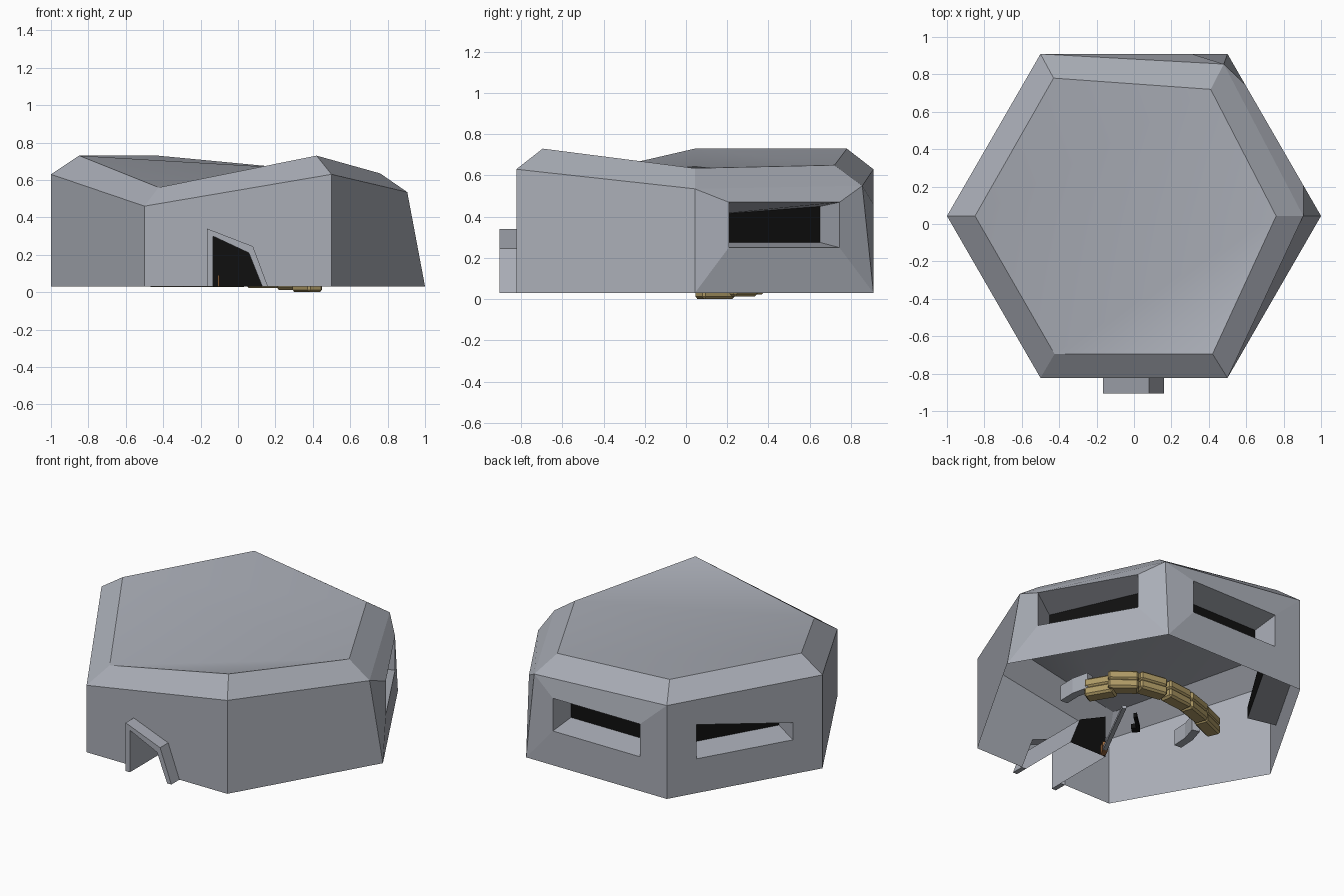
import bpy, bmesh, math
from mathutils import Vector, Matrix

if "Cube" in bpy.data.objects:
    bpy.data.objects.remove(bpy.data.objects["Cube"])


def material(name, col):
    m = bpy.data.materials.new(name)
    m.diffuse_color = (*col, 1)
    m.use_nodes = True
    m.node_tree.nodes["Principled BSDF"].inputs["Base Color"].default_value = m.diffuse_color
    return m


GREY = material("concrete", (0.4, 0.42, 0.47))
BLACK = material("black", (0.005, 0.005, 0.005))
SAND = material("sand", (0.42, 0.32, 0.13))
WOOD = material("wood", (0.35, 0.15, 0.05))


def finish(name, bm, mat=GREY, recalc=True):
    if recalc:
        bmesh.ops.remove_doubles(bm, verts=bm.verts, dist=0.0005)
        bmesh.ops.recalc_face_normals(bm, faces=bm.faces)
    me = bpy.data.meshes.new(name)
    bm.to_mesh(me)
    bm.free()
    ob = bpy.data.objects.new(name, me)
    bpy.context.collection.objects.link(ob)
    me.materials.append(mat)
    return ob


def face(bm, pts):
    return bm.faces.new([bm.verts.new(p) for p in pts])


def box(name, loc, size, rot=0, mat=GREY, bevel=0):
    bm = bmesh.new()
    bmesh.ops.create_cube(bm, size=1, matrix=Matrix.Translation(loc)
                          @ Matrix.Rotation(rot, 4, 'Z') @ Matrix.Diagonal((*size, 1)))
    if bevel:
        bmesh.ops.bevel(bm, geom=bm.edges[:], offset=bevel, segments=1, affect='EDGES')
    return finish(name, bm, mat)


# Hexagon corners in order: right, back right, back left, left, front left, front right
Z0 = 0.03
base = [Vector((math.cos(a), 0.043 + math.sin(a), Z0))
        for a in (math.radians(60 * i) for i in range(6))]
eave = [Vector(p) for p in [(0.905, 0.043, 0.535), (0.48, 0.855, 0.55), (-0.5, 0.909, 0.63),
                            (-1, 0.043, 0.63), (-0.5, -0.823, 0.46), (0.5, -0.823, 0.63)]]
roof = [Vector(p) for p in [(0.76, 0.043, 0.635), (0.41, 0.72, 0.65), (-0.43, 0.78, 0.73),
                            (-0.85, 0.043, 0.73), (-0.425, -0.695, 0.56), (0.42, -0.695, 0.73)]]

# Door outlines (x, z) on the front wall
door_out = [(-0.165, Z0), (-0.165, 0.34), (0.08, 0.245), (0.16, Z0)]
door_in = [(-0.135, Z0), (-0.135, 0.3), (0.058, 0.21), (0.13, Z0)]
WALL_Y = base[4].y

# Window top heights at both ends, outside and at the dark panel, per wall
tops = {0: (.47, .47, .41, .45), 1: (.46, .46, .43, .43), 2: (.47, .36, .45, .35)}


def wall_point(i, u, z, depth=0.0):
    # point on the upright plane above a base edge, pushed inwards by depth
    a = math.radians(60 * i + 30)
    p = base[i].lerp(base[(i + 1) % 6], u)
    return Vector((p.x - math.cos(a) * depth, p.y - math.sin(a) * depth, z))


# Shell: walls, window reveals, sloped eaves and warped roof
shell = bmesh.new()
for i in range(6):
    j = (i + 1) % 6
    corners = [base[i], base[j], eave[j], eave[i]]
    face(shell, [eave[i], eave[j], roof[j], roof[i]])
    if i in tops:
        a, b, c, d = tops[i]
        outer = [wall_point(i, u, z) for u, z in ((.19, .25), (.81, .25), (.81, b), (.19, a))]
        inner = [wall_point(i, u, z, 0.17) for u, z in
                 ((.2, .275), (.8, .275), (.8, d), (.2, c))]
        for k in range(4):
            n = (k + 1) % 4
            face(shell, [corners[k], corners[n], outer[n], outer[k]])
            face(shell, [outer[k], outer[n], inner[n], inner[k]])
        panel = bmesh.new()
        face(panel, inner)
        finish("window_dark_panel", panel, BLACK, False)
    elif i == 4:
        face(shell, [base[4], eave[4], eave[5], base[5]]
             + [(x, WALL_Y, z) for x, z in reversed(door_out)])
    else:
        face(shell, corners)
for a, b, c in ((4, 5, 0), (4, 0, 3), (3, 0, 1), (3, 1, 2)):
    face(shell, [roof[a], roof[b], roof[c]]).smooth = True
finish("bunker_shell", shell)

# Door frame and passage
FRONT_Y, END_Y = -0.905, -0.42


def at(p, y):
    return (p[0], y, p[1])


frame = bmesh.new()
for k in range(3):
    o, o2, n, n2 = door_out[k], door_out[k + 1], door_in[k], door_in[k + 1]
    face(frame, [at(o, FRONT_Y), at(n, FRONT_Y), at(n2, FRONT_Y), at(o2, FRONT_Y)])
    face(frame, [at(o, FRONT_Y), at(o2, FRONT_Y), at(o2, WALL_Y), at(o, WALL_Y)])
    face(frame, [at(n, FRONT_Y), at(n, END_Y), at(n2, END_Y), at(n2, FRONT_Y)])
for k in (0, 3):
    o, n = door_out[k], door_in[k]
    face(frame, [at(o, FRONT_Y), at(o, WALL_Y), at(n, WALL_Y), at(n, FRONT_Y)])
finish("door_frame", frame)
panel = bmesh.new()
face(panel, [at(p, END_Y) for p in reversed(door_in)])
finish("door_dark_panel", panel, BLACK, False)

# Curved row of sandbags inside, sinking towards the right end
path = [(0.37, 0.14), (0.30, 0.26), (0.14, 0.32), (-0.05, 0.32), (-0.22, 0.28), (-0.38, 0.21)]
lows = [0.0, 0.012, 0.022, 0.027, 0.027, 0.027]
for k, (x, y) in enumerate(path):
    p, q = path[max(k - 1, 0)], path[min(k + 1, 5)]
    ang = math.atan2(q[1] - p[1], q[0] - p[0])
    for row in range(2):
        box("sandbag", (x, y, lows[k] + 0.03 + row * 0.055), (0.18, 0.09, 0.06),
            ang, SAND, 0.012)

# Grey ledge ends carrying on the sandbag curve
for start in (-8, 156):
    for k in range(2):
        ang = math.radians(start + 14 * k + 7)
        box("ledge", (0.02 + 0.42 * math.cos(ang), -0.05 + 0.42 * math.sin(ang), 0.1),
            (0.11, 0.05, 0.1), ang + math.pi / 2)

# Small tools lying on the floor
aim = math.atan2(0.45, 0.23)
box("tool_shaft", (0.03, -0.14, 0.04), (0.5, 0.025, 0.02), aim)
box("tool_handle", (-0.1, -0.39, 0.06), (0.06, 0.03, 0.06), aim, WOOD)
box("dark_tool_body", (-0.03, -0.01, 0.045), (0.16, 0.02, 0.03), 0.75, BLACK)
box("dark_tool_grip", (-0.07, -0.07, 0.045), (0.05, 0.045, 0.03), 0.75, BLACK)
